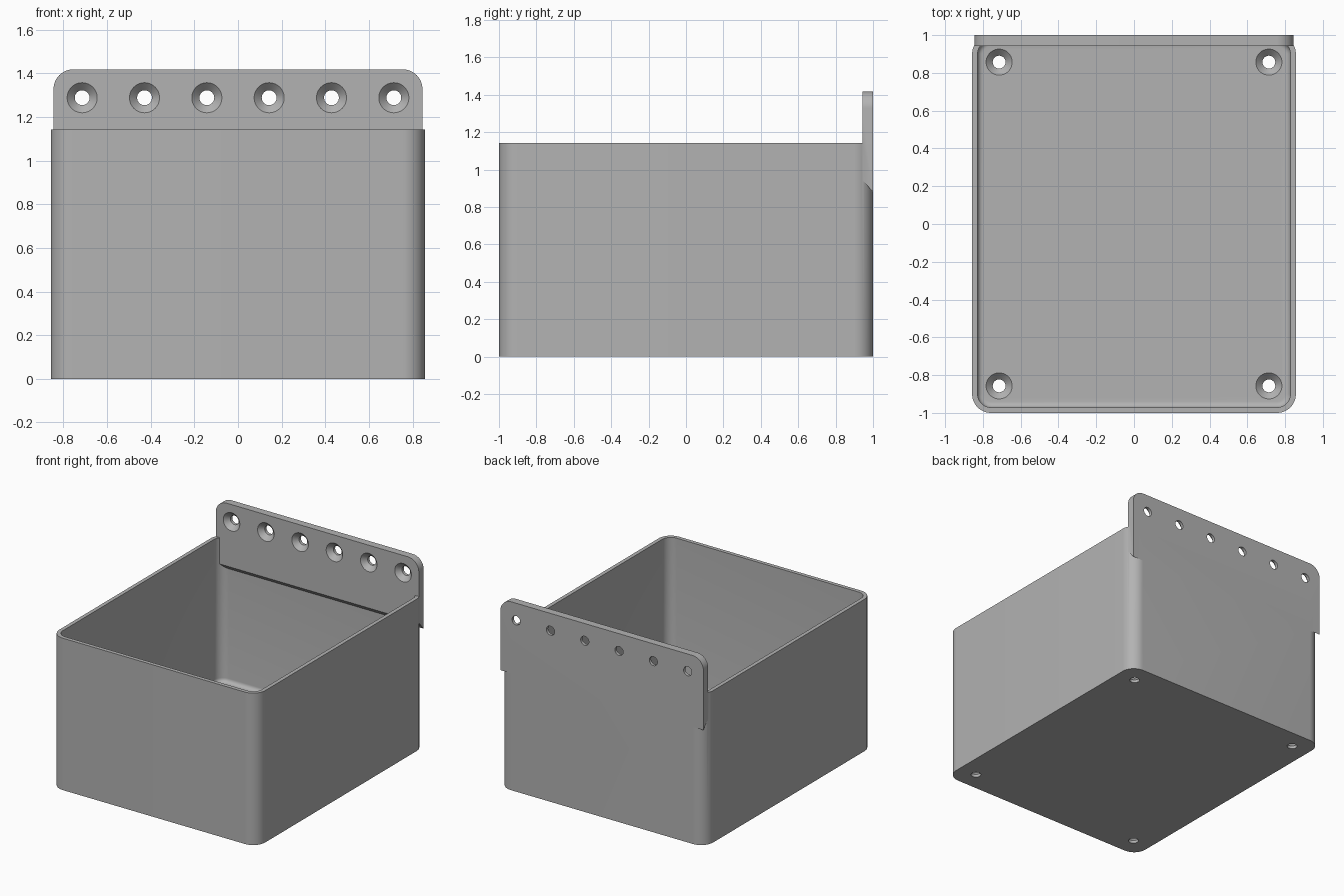
import bpy, bmesh
from math import sin, cos, pi
from mathutils import Matrix

cube = bpy.data.objects.get("Cube")
if cube:
    bpy.data.objects.remove(cube, do_unlink=True)

grey = bpy.data.materials.new("plain grey")
grey.use_nodes = True
grey.diffuse_color = (0.45, 0.45, 0.45, 1)
grey.node_tree.nodes["Principled BSDF"].inputs["Base Color"].default_value = grey.diffuse_color

HX, HY, HEIGHT = 0.857, 1.0, 1.143
WALL, THICK, CORNER = 0.029, 0.057, 0.1


def loft(name, rings, matrix=Matrix()):
    """Closed solid through rings of equal point count."""
    bm = bmesh.new()
    loops = [[bm.verts.new(p) for p in ring] for ring in rings]
    n = len(loops[0])
    for a, b in zip(loops, loops[1:]):
        for i in range(n):
            j = (i + 1) % n
            bm.faces.new((a[i], a[j], b[j], b[i]))
    bm.faces.new(loops[0][::-1])
    bm.faces.new(loops[-1])
    bmesh.ops.recalc_face_normals(bm, faces=bm.faces[:])
    bm.transform(matrix)
    mesh = bpy.data.meshes.new(name)
    bm.to_mesh(mesh)
    bm.free()
    mesh.materials.append(grey)
    obj = bpy.data.objects.new(name, mesh)
    bpy.context.collection.objects.link(obj)
    return obj


def arc(cx, cy, r, start, steps=12):
    """Quarter circle of 2D points."""
    return [(cx + r * cos(start + pi / 2 * i / steps),
             cy + r * sin(start + pi / 2 * i / steps)) for i in range(steps + 1)]


def rounded_ring(inset, z):
    """Rounded rectangle, inset from the outer wall."""
    r = CORNER - inset
    cx, cy = HX - CORNER, HY - CORNER
    pts = []
    for k, (sx, sy) in enumerate([(1, 1), (-1, 1), (-1, -1), (1, -1)]):
        pts += arc(sx * cx, sy * cy, r, k * pi / 2)
    return [(x, y, z) for x, y in pts]


def combine(target, tool, operation):
    """Apply a boolean and remove the tool."""
    mod = target.modifiers.new(tool.name, 'BOOLEAN')
    mod.operation, mod.object, mod.solver = operation, tool, 'EXACT'
    bpy.context.view_layer.objects.active = target
    bpy.ops.object.modifier_apply(modifier=mod.name)
    bpy.data.objects.remove(tool, do_unlink=True)


def countersink(matrix):
    """Screw hole whose wide mouth opens at local z = 0."""
    wide, narrow, depth = 0.069, 0.034, 0.035
    rings = []
    for r, z in [(narrow, -0.1), (narrow, -depth), (wide, 0), (wide, 0.02)]:
        rings.append([(r * cos(pi * i / 20), r * sin(pi * i / 20), z) for i in range(40)])
    return loft("screw_hole", rings, matrix)


# Open box with a filleted floor edge
box = loft("box_with_hanging_plate", [rounded_ring(0, 0), rounded_ring(0, HEIGHT)])
fillet = 0.03
cavity = [rounded_ring(WALL + fillet * (1 - sin(a)), THICK + fillet * (1 - cos(a)))
          for a in [pi / 2 * i / 6 for i in range(7)]]
cavity.append(rounded_ring(WALL, HEIGHT + 0.1))
combine(box, loft("cavity", cavity), 'DIFFERENCE')

# Hanging plate: rounded top corners, sloped underside
half, top, r = 0.845, 1.418, 0.09
outline = arc(half - r, top - r, r, 0) + arc(r - half, top - r, r, pi / 2)
plate = loft("hanging_plate", [
    [(x, y, z) for x, z in [(-half, low), (half, low)] + outline]
    for y, low in [(HY - THICK, 0.945), (HY, 0.88)]])
combine(box, plate, 'UNION')

# Screw holes through the plate
face_front = Matrix.Rotation(pi / 2, 4, 'X')
for i in range(6):
    x = -0.714 + i * 0.2856
    combine(box, countersink(Matrix.Translation((x, HY - THICK, 1.288)) @ face_front), 'DIFFERENCE')

# Screw holes through the floor
for x in (-0.714, 0.714):
    for y in (-0.857, 0.857):
        combine(box, countersink(Matrix.Translation((x, y, THICK))), 'DIFFERENCE')

# Smooth rounded surfaces, crisp edges
bpy.ops.object.select_all(action='DESELECT')
box.select_set(True)
bpy.context.view_layer.objects.active = box
bpy.ops.object.shade_smooth_by_angle(angle=pi / 6)
